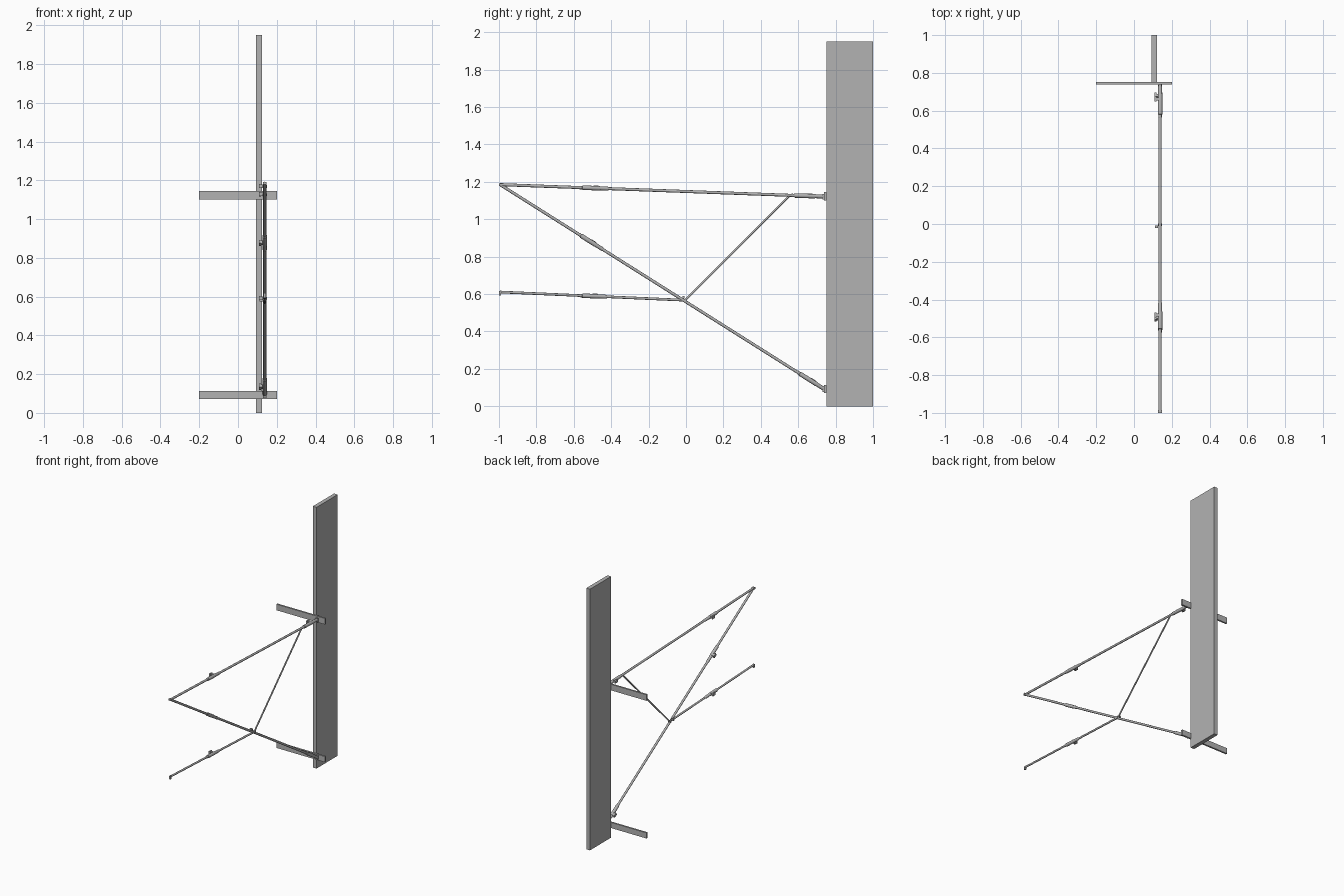
import bpy, bmesh, math
from mathutils import Matrix, Vector

cube = bpy.data.objects.get("Cube")
if cube:
    bpy.data.objects.remove(cube)

grey = bpy.data.materials.new("galvanised grey")
grey.use_nodes = True
colour = (0.45, 0.45, 0.45, 1)
grey.diffuse_color = colour
grey.node_tree.nodes["Principled BSDF"].inputs["Base Color"].default_value = colour

FRAME_X = 0.138   # plane of the cantilever frame
SIDES = 12
made = []


def finish(name, bm, matrix=Matrix()):
    bmesh.ops.recalc_face_normals(bm, faces=bm.faces)
    mesh = bpy.data.meshes.new(name)
    bm.to_mesh(mesh)
    bm.free()
    mesh.materials.append(grey)
    ob = bpy.data.objects.new(name, mesh)
    ob.matrix_world = matrix
    bpy.context.collection.objects.link(ob)
    made.append(ob)
    return ob


def box(name, lo, hi, matrix=Matrix()):
    lo, hi = Vector(lo), Vector(hi)
    bm = bmesh.new()
    bmesh.ops.create_cube(bm, size=1)
    bmesh.ops.scale(bm, vec=hi - lo, verts=bm.verts)
    bmesh.ops.translate(bm, vec=(lo + hi) / 2, verts=bm.verts)
    return finish(name, bm, matrix)


def axis_frame(p, q):
    """Local z runs from p to q, local y is upward, local x faces -x."""
    d = Vector((0, q[0] - p[0], q[1] - p[1])).normalized()
    up = Vector((0, -d.z, d.y))
    m = Matrix((Vector((-1, 0, 0)), up, d)).transposed().to_4x4()
    m.translation = (FRAME_X, p[0], p[1])
    return m


def lathe(name, p, q, profile):
    """Turned part on the line p-q; profile is (distance, radius) pairs."""
    bm = bmesh.new()
    rings = []
    for t, r in profile:
        rings.append([bm.verts.new((r * math.cos(a), r * math.sin(a), t))
                      for a in (2 * math.pi * i / SIDES for i in range(SIDES))])
    for a, b in zip(rings, rings[1:]):
        for i in range(SIDES):
            j = (i + 1) % SIDES
            bm.faces.new((a[i], a[j], b[j], b[i]))
    bm.faces.new(rings[0])
    bm.faces.new(rings[-1])
    return finish(name, bm, axis_frame(p, q))


def bar(name, p, q, r):
    length = math.hypot(q[0] - p[0], q[1] - p[1])
    lathe(name, p, q, [(0, r), (length, r)])


def sleeve(name, p, q, y0, y1):
    """Clamped sleeve around the bar p-q between y0 and y1, with a side clasp."""
    k = math.hypot(q[0] - p[0], q[1] - p[1]) / (q[0] - p[0])
    a, b = (y0 - p[0]) * k, (y1 - p[0]) * k
    lathe(name, p, q, [(a, 0.009), (a + 0.015, 0.009), (a + 0.016, 0.012),
                       (b - 0.055, 0.012), (b - 0.05, 0.0105), (b - 0.01, 0.0105),
                       (b, 0.007)])
    m = axis_frame(p, q)
    c = a + (b - a) * 0.55
    box(name + "_clasp_neck", (0.005, -0.004, c - 0.008), (0.022, 0.012, c + 0.008), m)
    box(name + "_clasp_head", (0.020, -0.006, c - 0.014), (0.030, 0.014, c + 0.014), m)


# Mast and the two mounting plates
box("mast", (0.093, 0.75, 0), (0.123, 1.0, 1.95))
box("lower_mounting_plate", (-0.2, 0.739, 0.072), (0.2, 0.752, 0.114))
box("upper_mounting_plate", (-0.2, 0.739, 1.10), (0.2, 0.752, 1.145))

# Main bars as (y, z) end points
tip, joint = (-0.994, 1.185), (-0.005, 0.567)
top_bar = (tip, (0.742, 1.121))
strut = (tip, (0.742, 0.09))
arm = ((-0.995, 0.611), joint)
bar("top_bar", *top_bar, 0.008)
bar("diagonal_strut", *strut, 0.008)
bar("registration_arm", *arm, 0.007)
bar("brace", joint, (0.555, 1.128), 0.0055)

# Sleeves along the bars
sleeve("top_bar_outer_sleeve", *top_bar, -0.57, -0.41)
sleeve("top_bar_wall_sleeve", *top_bar, 0.565, 0.742)
sleeve("strut_outer_sleeve", *strut, -0.575, -0.44)
sleeve("strut_wall_sleeve", *strut, 0.595, 0.742)
sleeve("arm_outer_sleeve", *arm, -0.57, -0.42)

# Hook at the free end of the arm, and collars at the joints
box("arm_end_hook", (0.132, -1.0, 0.592), (0.144, -0.988, 0.617))
for name, (y, z) in (("tip_collar", tip), ("strut_joint_collar", joint)):
    box(name, (FRAME_X - 0.010, y - 0.006, z - 0.007),
        (FRAME_X + 0.010, y + 0.008, z + 0.007))
box("strut_joint_clasp", (0.110, -0.02, 0.590), (0.128, -0.008, 0.575))

# Wall hinges
for name, z in (("upper_hinge", 1.121), ("lower_hinge", 0.092)):
    box(name, (FRAME_X - 0.008, 0.73, z - 0.015), (FRAME_X + 0.008, 0.742, z + 0.015))

# Smooth the round parts and keep sharp edges
bpy.ops.object.select_all(action='DESELECT')
for ob in made:
    ob.select_set(True)
bpy.context.view_layer.objects.active = made[0]
bpy.ops.object.shade_smooth_by_angle(angle=math.radians(35))
